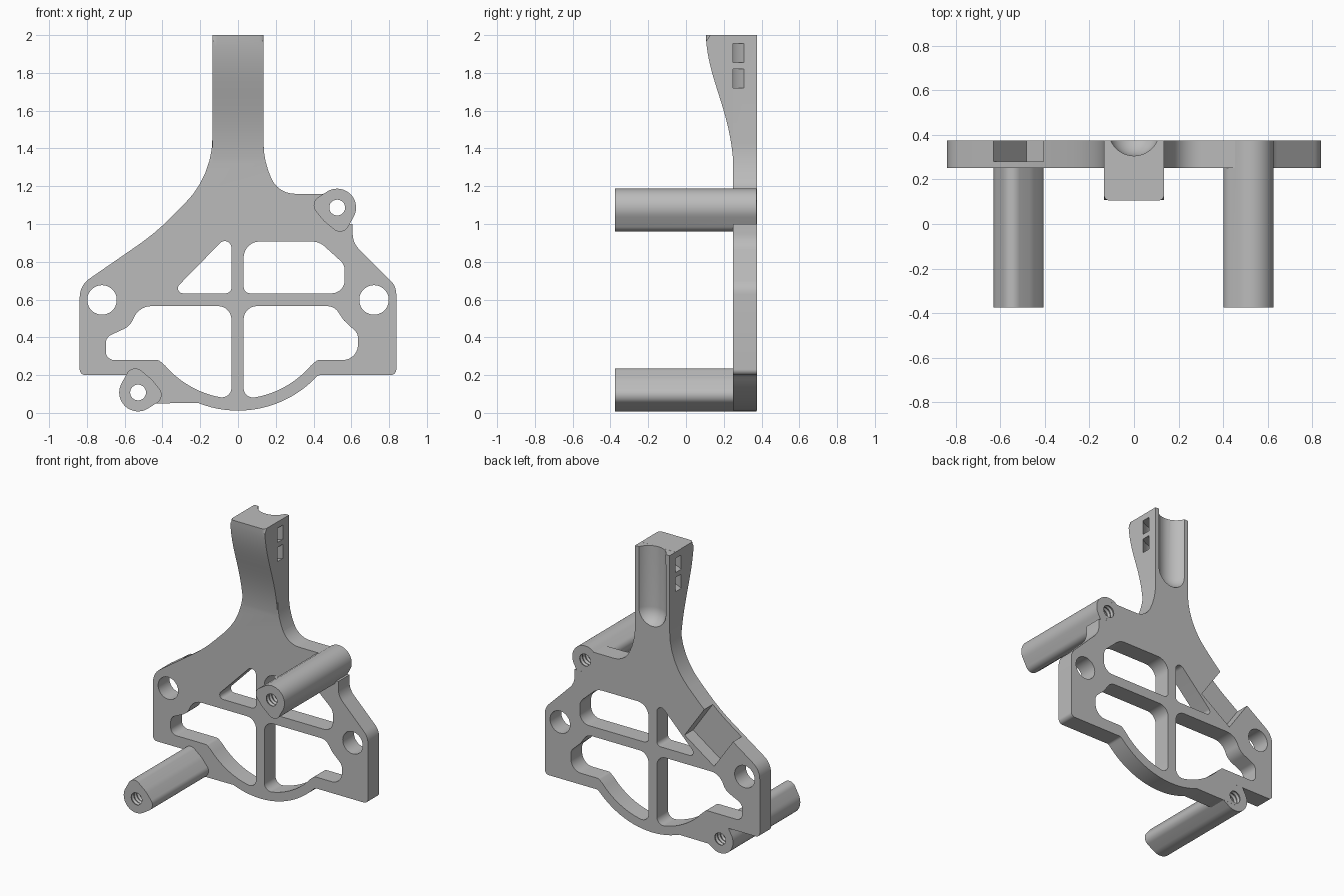
import bpy, bmesh, math
from mathutils import Vector, Matrix
from mathutils.geometry import interpolate_bezier, convex_hull_2d

if "Cube" in bpy.data.objects:
    bpy.data.objects.remove(bpy.data.objects["Cube"])

grey = bpy.data.materials.new("plain grey")
grey.use_nodes = True
COLOR = (0.5, 0.5, 0.5, 1)
grey.diffuse_color = COLOR
grey.node_tree.nodes["Principled BSDF"].inputs["Base Color"].default_value = COLOR

FRONT, BACK = 0.25, 0.375
RING_Z = 0.584          # centre height of the round bottom rim
HALF = 0.135            # half width of the neck


def add_object(name, bm):
    bmesh.ops.recalc_face_normals(bm, faces=bm.faces)
    mesh = bpy.data.meshes.new(name)
    bm.to_mesh(mesh)
    bm.free()
    mesh.materials.append(grey)
    ob = bpy.data.objects.new(name, mesh)
    bpy.context.collection.objects.link(ob)
    return ob


def prism_mesh(pts, lo, hi, axis="y"):
    """Extrude a 2D outline between lo and hi along one axis."""
    place = {"x": lambda a, b, h: (h, a, b),
             "y": lambda a, b, h: (a, h, b),
             "z": lambda a, b, h: (a, b, h)}[axis]
    bm = bmesh.new()
    low, high = ([bm.verts.new(place(p[0], p[1], h)) for p in pts] for h in (lo, hi))
    bm.faces.new(low)
    bm.faces.new(high)
    for i in range(len(pts)):
        bm.faces.new((low[i - 1], low[i], high[i], high[i - 1]))
    return bm


def prism(name, pts, lo, hi, axis="y"):
    return add_object(name, prism_mesh(pts, lo, hi, axis))


def arc(cx, cy, r, start, end, n=24):
    return [(cx + r * math.cos(start + (end - start) * i / n),
             cy + r * math.sin(start + (end - start) * i / n)) for i in range(n + 1)]


def rim(r, x0, x1):
    """Points on the lower rim circle from x0 to x1."""
    return arc(0, RING_Z, r, -math.acos(x0 / r), -math.acos(x1 / r), 18)


def rounded(corners):
    """Round each (x, z, radius) corner; corners without radius stay sharp."""
    out = []
    for i, c in enumerate(corners):
        p = Vector(c[:2])
        if len(c) < 3:
            out.append(tuple(p))
            continue
        u = (Vector(corners[i - 1][:2]) - p).normalized()
        v = (Vector(corners[(i + 1) % len(corners)][:2]) - p).normalized()
        turn = math.pi - u.angle(v)
        r = c[2]
        mid = p + (u + v).normalized() * r / math.cos(turn / 2)
        a = p + u * r * math.tan(turn / 2) - mid
        b = p + v * r * math.tan(turn / 2) - mid
        start = math.atan2(a.y, a.x)
        sweep = (math.atan2(b.y, b.x) - start + math.pi) % (2 * math.pi) - math.pi
        out += arc(mid.x, mid.y, r, start, start + sweep, max(4, int(turn / 0.12)))
    return out


def boolean(target, tool, operation):
    mod = target.modifiers.new(operation, "BOOLEAN")
    mod.operation, mod.object, mod.solver = operation, tool, "EXACT"
    bpy.context.view_layer.objects.active = target
    bpy.ops.object.modifier_apply(modifier=mod.name)
    bpy.data.objects.remove(tool)


# Flat plate with the neck
plate = prism("bracket", rounded(
    [(-HALF, 1.9995), (HALF, 1.9995), (HALF, 1.33, 0.45), (0.215, 1.16, 0.135),
     (0.5, 1.16), (0.55, 1.0), (0.607, 1.0), (0.607, 0.9, 0.12), (0.838, 0.67, 0.1),
     (0.838, 0.2, 0.03), (0.425, 0.2, 0.03)]
    + rim(0.572, 0.4, -0.21)
    + [(-0.53, 0.05), (-0.53, 0.2), (-0.838, 0.2, 0.03), (-0.838, 0.675, 0.12),
       (-0.44, 0.95, 1.2), (-HALF, 1.255, 0.5)]), FRONT, BACK)

# Windows and mounting holes
windows = [
    [(-0.355, 0.633, 0.027), (-0.035, 0.633, 0.03), (-0.035, 0.96, 0.035)],
    [(0.03, 0.633, 0.035), (0.03, 0.907, 0.085), (0.43, 0.907, 0.1),
     (0.565, 0.785, 0.07), (0.565, 0.633, 0.07)],
    [(-0.035, 0.565, 0.07), (-0.525, 0.565, 0.1), (-0.57, 0.46, 0.1),
     (-0.7, 0.4, 0.05), (-0.7, 0.28, 0.045), (-0.42, 0.28, 0.03)]
    + rim(0.51, -0.385, -0.1) + [(-0.035, 0.075, 0.05)],
    [(0.03, 0.565, 0.07), (0.51, 0.565, 0.07), (0.56, 0.49, 0.05),
     (0.635, 0.42, 0.05), (0.635, 0.28, 0.08), (0.42, 0.28, 0.03)]
    + rim(0.51, 0.385, 0.095) + [(0.03, 0.075, 0.05)],
]
for outline in windows:
    boolean(plate, prism("window_cutter", rounded(outline), 0, 1), "DIFFERENCE")
for side in (-1, 1):
    hole = arc(side * 0.72, 0.598, 0.078, 0, 2 * math.pi, 48)[:-1]
    boolean(plate, prism("mount_hole_cutter", hole, 0, 1), "DIFFERENCE")

# Swept front of the neck, with rounded front edges
sweep = [(p.x, p.y) for p in interpolate_bezier(
    Vector((0.105, 2)), Vector((0.115, 1.75)), Vector((0.245, 1.6)), Vector((0.253, 1.27)), 24)]
half = HALF - 0.0005
bm = prism_mesh(sweep + [(0.31, 1.27), (0.31, 2)], -half, half, "x")
front_edges = [e for e in bm.edges
               if abs(e.verts[0].co.x - e.verts[1].co.x) < 0.001
               and all(v.co.y < 0.2535 for v in e.verts)]
bmesh.ops.bevel(bm, geom=front_edges, offset=0.025, segments=4, profile=0.5, affect="EDGES")
boolean(plate, add_object("neck_front", bm), "UNION")

# Cable groove with a round end in the back of the neck
GROOVE_Y, GROOVE_R = 0.419, 0.114
bm = bmesh.new()
ball = bmesh.ops.create_uvsphere(bm, u_segments=48, v_segments=24, radius=GROOVE_R)
for v in ball["verts"]:
    v.co += Vector((0, GROOVE_Y, 2.3 if v.co.z > 0.001 else 1.57))
boolean(plate, add_object("groove_cutter", bm), "DIFFERENCE")

# Curved tie slots around the groove
band = arc(0, GROOVE_Y, 0.217, math.pi, 2 * math.pi) + arc(0, GROOVE_Y, 0.175, 2 * math.pi, math.pi)
for z in (1.72, 1.855):
    boolean(plate, prism("slot_cutter", band, z, z + 0.1, "z"), "DIFFERENCE")

# Tilted pocket in the back
bm = bmesh.new()
bmesh.ops.create_cube(bm, size=1, matrix=Matrix.Translation((-0.515, 0.38, 0.9))
                      @ Matrix.Rotation(-math.radians(34.8), 4, "Y")
                      @ Matrix.Translation((0, 0, -0.08))
                      @ Matrix.Diagonal((0.28, 0.2, 0.36, 1)))
boolean(plate, add_object("pocket_cutter", bm), "DIFFERENCE")


# Long standoffs with threaded bores
def standoff(x, z, s):
    pts = []
    for dx, dz, r in ((0, 0, 0.1), (-0.074, 0.012, 0.05), (0.015, -0.077, 0.05)):
        pts += arc(x + s * dx, z + s * dz, r, 0, 2 * math.pi, 48)[:-1]
    hull = [pts[i] for i in convex_hull_2d([Vector(p) for p in pts])]
    boolean(plate, prism("standoff", hull, -0.375, BACK - 0.0005), "UNION")
    bm = bmesh.new()
    rings = []
    for i in range(55):
        r = 0.049 if i % 2 else 0.042
        rings.append([bm.verts.new((a, -0.405 + i * 0.015, b))
                      for a, b in arc(x, z, r, 0, 2 * math.pi, 24)[:-1]])
    bm.faces.new(rings[0])
    bm.faces.new(rings[-1])
    for lo, hi in zip(rings, rings[1:]):
        for k in range(24):
            bm.faces.new((lo[k - 1], lo[k], hi[k], hi[k - 1]))
    boolean(plate, add_object("thread_cutter", bm), "DIFFERENCE")


standoff(0.525, 1.087, 1)
standoff(-0.529, 0.108, -1)

# Smooth curved walls, crisp edges
bpy.ops.object.select_all(action="DESELECT")
plate.select_set(True)
bpy.context.view_layer.objects.active = plate
bpy.ops.object.shade_smooth_by_angle(angle=math.radians(30))
